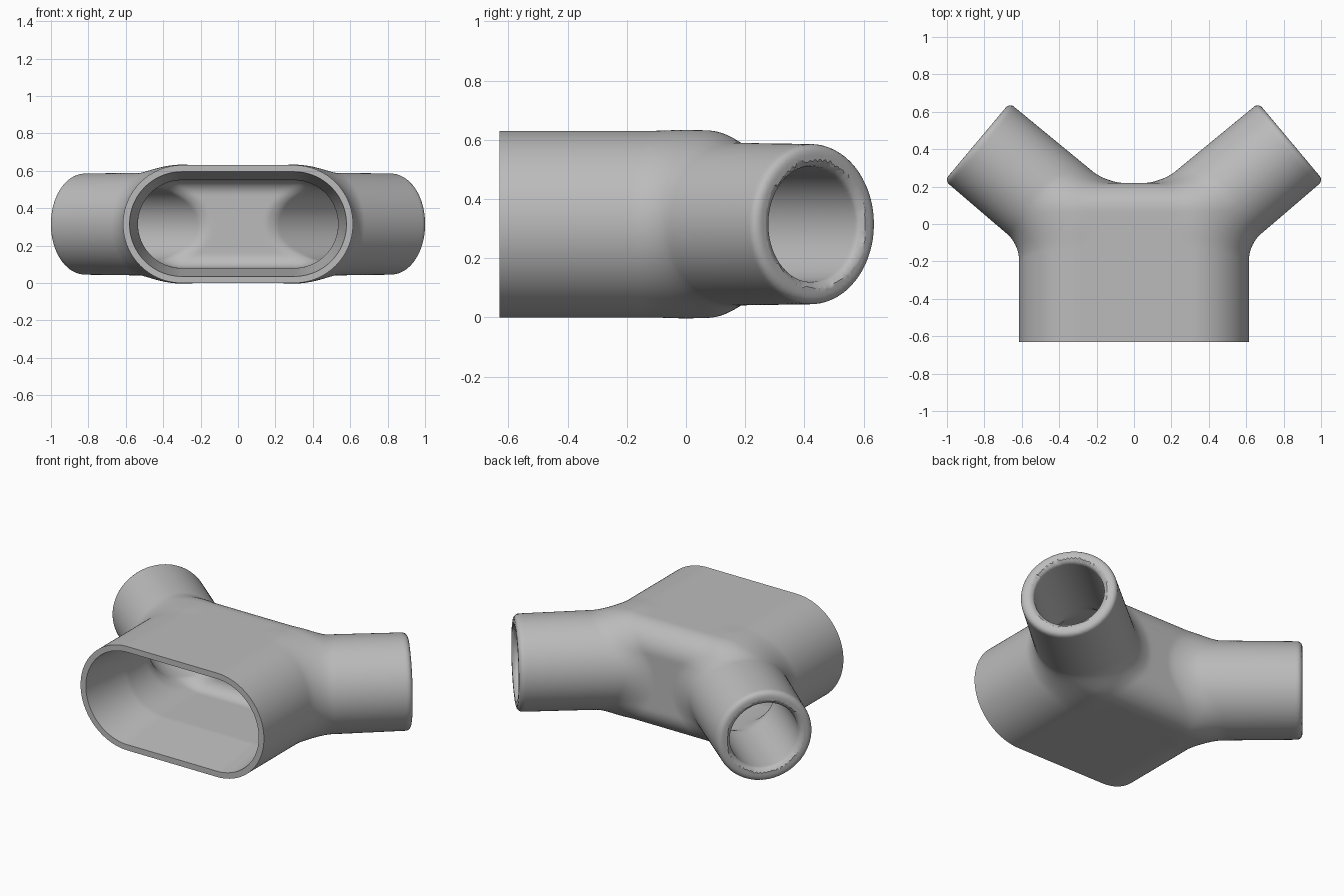
import bpy, bmesh, math
from mathutils import Vector, Matrix

if "Cube" in bpy.data.objects:
    bpy.data.objects.remove(bpy.data.objects["Cube"])

MID = 0.315                                   # height of the centre plane
HALF = 0.3                                    # half the flat width of the oval
ANGLE = math.radians(40)
AXIS = Vector((math.cos(ANGLE), math.sin(ANGLE), 0))
ROOT = Vector((HALF + 0.015, 0, 0))           # where each branch axis starts
LENGTH = 0.684
FRONT = -0.63


def round_join(a, b, r):
    """Union of two distances with a fillet."""
    return max(r, min(a, b)) - math.hypot(max(r - a, 0), max(r - b, 0))


def round_corner(a, b, r):
    """Intersection of two distances with a rounded edge."""
    return min(-r, max(a, b)) + math.hypot(max(r + a, 0), max(r + b, 0))


def branch_coords(p):
    d = Vector((abs(p.x), p.y, p.z)) - ROOT
    t = d.dot(AXIS)
    return t, math.sqrt(max(d.length_squared - max(t, 0) ** 2, 0))


def oval(p, radius):
    return math.hypot(max(abs(p.x) - HALF, 0), p.z) - radius


def outer_distance(p):
    body = round_corner(oval(p, 0.315), p.y - 0.22, 0.15)
    t, rad = branch_coords(p)
    tube = round_corner(rad - 0.277 + 0.01 * max(t, 0), t - LENGTH, 0.03)
    return round_join(body, tube, 0.06)


def cavity_distance(p):
    taper = min(max((-0.3 - p.y) / 0.33, 0), 1.2)
    body = round_corner(oval(p, 0.235 + 0.045 * taper), p.y - 0.14, 0.08)
    t, rad = branch_coords(p)
    lip = min(max(t - LENGTH + 0.03, 0), 0.03)
    flare = 0.03 - math.sqrt(0.0009 - lip * lip)
    return round_join(body, rad - 0.195 - flare, 0.03)


def cylinder(bm, start, end, radius):
    d = end - start
    turn = d.to_track_quat('Z', 'Y').to_matrix().to_4x4()
    bmesh.ops.create_cone(bm, cap_ends=True, segments=64, radius1=radius, radius2=radius,
                          depth=d.length, matrix=Matrix.Translation((start + end) / 2) @ turn)


def settle(bm, distance):
    """Slide the vertices onto the filleted form."""
    e = 0.0005
    steps = [Vector((e, 0, 0)), Vector((0, e, 0)), Vector((0, 0, e))]
    for v in bm.verts:
        d = distance(v.co)
        if abs(d) < 0.09:
            g = Vector([(distance(v.co + s) - d) / e for s in steps])
            if g.length_squared > 0.1:
                v.co -= g * (d / g.length_squared)


def make_solid(name, distance, radius, back, tube_radius, reach):
    bm = bmesh.new()
    near = -0.75
    # oval body
    for s in (-1, 1):
        cylinder(bm, Vector((s * HALF, near, 0)), Vector((s * HALF, back, 0)), radius)
    box = Matrix.Translation((0, (near + back) / 2, 0)) @ Matrix.Diagonal(
        (2 * HALF, back - near, 2 * radius, 1))
    bmesh.ops.create_cube(bm, size=1, matrix=box)
    # branch pair
    for s in (-1, 1):
        flip = Vector((s, 1, 1))
        cylinder(bm, ROOT * flip, (ROOT + AXIS * reach) * flip, tube_radius)
    mesh = bpy.data.meshes.new(name)
    bm.to_mesh(mesh)
    bm.free()
    obj = bpy.data.objects.new(name, mesh)
    bpy.context.collection.objects.link(obj)
    # fuse the parts into one skin
    mod = obj.modifiers.new("fuse", 'REMESH')
    mod.mode = 'VOXEL'
    mod.voxel_size = 0.014
    fused = bpy.data.meshes.new_from_object(
        obj.evaluated_get(bpy.context.evaluated_depsgraph_get()))
    obj.modifiers.clear()
    obj.data = fused
    bm = bmesh.new()
    bm.from_mesh(fused)
    settle(bm, distance)
    bmesh.ops.smooth_vert(bm, verts=bm.verts, factor=0.5,
                          use_axis_x=True, use_axis_y=True, use_axis_z=True)
    settle(bm, distance)
    settle(bm, distance)
    return obj, bm


def finish(obj, bm):
    bmesh.ops.translate(bm, verts=bm.verts, vec=(0, 0, MID))
    bm.to_mesh(obj.data)
    bm.free()


# outer skin with a flat front end
manifold, bm = make_solid("y_manifold", outer_distance, 0.315, 0.22, 0.272, LENGTH)
cut = bmesh.ops.bisect_plane(bm, geom=bm.verts[:] + bm.edges[:] + bm.faces[:],
                             plane_co=(0, FRONT, 0), plane_no=(0, -1, 0), clear_outer=True)
bmesh.ops.holes_fill(bm, edges=[e for e in bm.edges if e.is_boundary], sides=0)
bmesh.ops.recalc_face_normals(bm, faces=bm.faces)
finish(manifold, bm)

# hollow passage
cavity, bm = make_solid("cavity_cutter", cavity_distance, 0.25, 0.14, 0.195, 0.8)
bmesh.ops.recalc_face_normals(bm, faces=bm.faces)
finish(cavity, bm)

mod = manifold.modifiers.new("hollow", 'BOOLEAN')
mod.operation = 'DIFFERENCE'
mod.solver = 'EXACT'
mod.object = cavity
hollow = bpy.data.meshes.new_from_object(
    manifold.evaluated_get(bpy.context.evaluated_depsgraph_get()))
manifold.modifiers.clear()
manifold.data = hollow
bpy.data.objects.remove(cavity)

# plain grey material
grey = bpy.data.materials.new("light_grey")
grey.use_nodes = True
colour = (0.5, 0.5, 0.5, 1)
grey.diffuse_color = colour
grey.node_tree.nodes["Principled BSDF"].inputs["Base Color"].default_value = colour
manifold.data.materials.clear()
manifold.data.materials.append(grey)

for o in bpy.context.selected_objects:
    o.select_set(False)
manifold.select_set(True)
bpy.context.view_layer.objects.active = manifold
bpy.ops.object.shade_smooth_by_angle(angle=math.radians(35))
